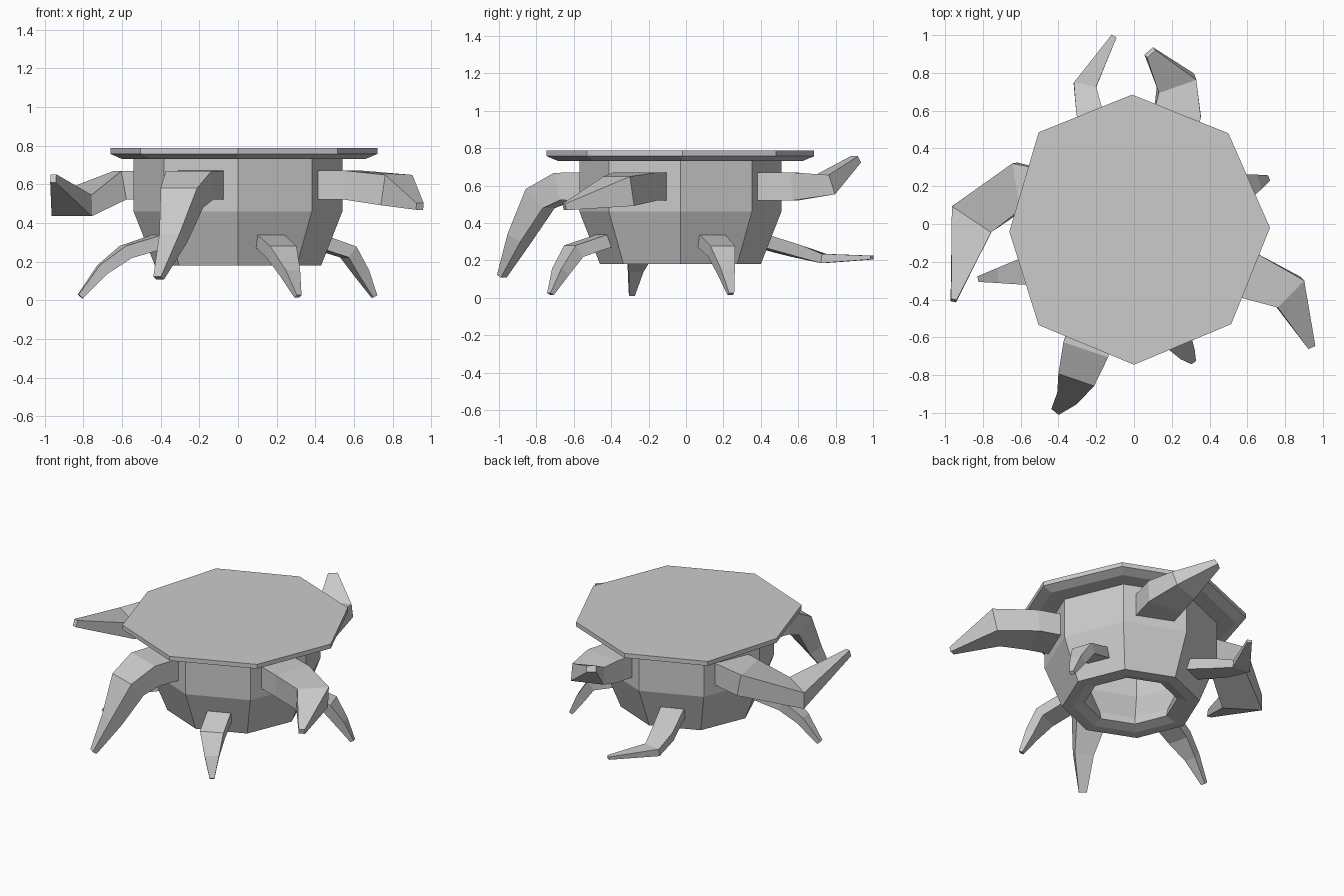
import bpy, bmesh
from math import sin, cos, pi
from mathutils import Vector

CY = -0.03  # body centre in y


def add_object(name, bm):
    bmesh.ops.recalc_face_normals(bm, faces=bm.faces[:])
    me = bpy.data.meshes.new(name)
    bm.to_mesh(me)
    bm.free()
    ob = bpy.data.objects.new(name, me)
    bpy.context.collection.objects.link(ob)
    return ob


def loft(name, rings, caps=True):
    bm = bmesh.new()
    loops = [[bm.verts.new(p) for p in ring] for ring in rings]
    n = len(loops[0])
    for a, b in zip(loops, loops[1:]):
        for i in range(n):
            j = (i + 1) % n
            bm.faces.new((a[i], a[j], b[j], b[i]))
    if caps:
        bm.faces.new(loops[0][::-1])
        bm.faces.new(loops[-1])
    return add_object(name, bm)


def octagon(r, z):
    return [(r * cos(i * pi / 4), CY + r * sin(i * pi / 4), z) for i in range(8)]


def limb(name, sections):
    # each section: centre x, y, z, width, height
    pts = [Vector(s[:3]) for s in sections]
    rings = []
    for i, s in enumerate(sections):
        t = Vector()
        if i > 0:
            t += (pts[i] - pts[i - 1]).normalized()
        if i < len(pts) - 1:
            t += (pts[i + 1] - pts[i]).normalized()
        if i == 0:  # root stands upright against the trunk
            t = Vector((pts[0].x, pts[0].y - CY, 0))
        t.normalize()
        side = t.cross(Vector((0, 0, 1))).normalized()
        up = side.cross(t)
        w, h = side * s[3] / 2, up * s[4] / 2
        rings.append([pts[i] + w + h, pts[i] - w + h, pts[i] - w - h, pts[i] + w - h])
    return loft(name, rings)


# hollow trunk, open underneath
profile = [(0.40, 0.735), (0.54, 0.735), (0.54, 0.46), (0.43, 0.18),
           (0.36, 0.18), (0.29, 0.20), (0.30, 0.25), (0.40, 0.46), (0.40, 0.735)]
loft("trunk", [octagon(r, z) for r, z in profile], caps=False)

# uneven octagonal top with chamfered lower edge
rim = [(0.72, -0.02), (0.50, 0.48), (-0.01, 0.685), (-0.505, 0.485),
       (-0.66, -0.04), (-0.505, -0.535), (0.0, -0.745), (0.515, -0.53)]


def rim_ring(k, z):
    return [(0.03 + (x - 0.03) * k, CY + (y - CY) * k, z) for x, y in rim]


loft("table_top", [rim_ring(0.91, 0.73), rim_ring(1, 0.757), rim_ring(1, 0.787)])

# large upper roots
limb("upper_root_right", [(0.45, -0.217, 0.595, 0.25, 0.15), (0.60, -0.27, 0.595, 0.25, 0.15),
                          (0.82, -0.36, 0.57, 0.20, 0.16), (0.94, -0.65, 0.485, 0.04, 0.035)])
limb("upper_root_front", [(-0.187, -0.48, 0.595, 0.25, 0.15), (-0.25, -0.65, 0.595, 0.25, 0.15),
                          (-0.29, -0.78, 0.53, 0.20, 0.14), (-0.335, -0.89, 0.32, 0.12, 0.09),
                          (-0.41, -0.985, 0.115, 0.05, 0.03)])
limb("upper_root_left", [(-0.45, 0.157, 0.595, 0.25, 0.15), (-0.61, 0.20, 0.595, 0.25, 0.15),
                         (-0.86, 0.025, 0.49, 0.25, 0.11), (-0.955, -0.405, 0.63, 0.03, 0.045)])
limb("upper_root_back", [(0.187, 0.42, 0.595, 0.25, 0.15), (0.23, 0.58, 0.595, 0.25, 0.15),
                         (0.225, 0.745, 0.605, 0.21, 0.11), (0.085, 0.908, 0.74, 0.06, 0.04)])

# small lower roots
limb("lower_root_front", [(0.16, -0.42, 0.31, 0.15, 0.075), (0.225, -0.60, 0.25, 0.15, 0.075),
                          (0.27, -0.67, 0.14, 0.09, 0.06), (0.31, -0.725, 0.02, 0.03, 0.025)])
limb("lower_root_left", [(-0.39, -0.19, 0.31, 0.15, 0.075), (-0.58, -0.25, 0.25, 0.14, 0.07),
                         (-0.70, -0.27, 0.16, 0.08, 0.06), (-0.815, -0.29, 0.02, 0.03, 0.03)])
limb("lower_root_right", [(0.39, 0.13, 0.31, 0.15, 0.075), (0.57, 0.19, 0.25, 0.14, 0.07),
                          (0.64, 0.215, 0.14, 0.08, 0.06), (0.705, 0.24, 0.02, 0.03, 0.025)])
limb("lower_root_back", [(-0.16, 0.36, 0.315, 0.15, 0.075), (-0.235, 0.59, 0.25, 0.14, 0.065),
                         (-0.26, 0.735, 0.21, 0.12, 0.05), (-0.105, 0.995, 0.215, 0.03, 0.02)])
